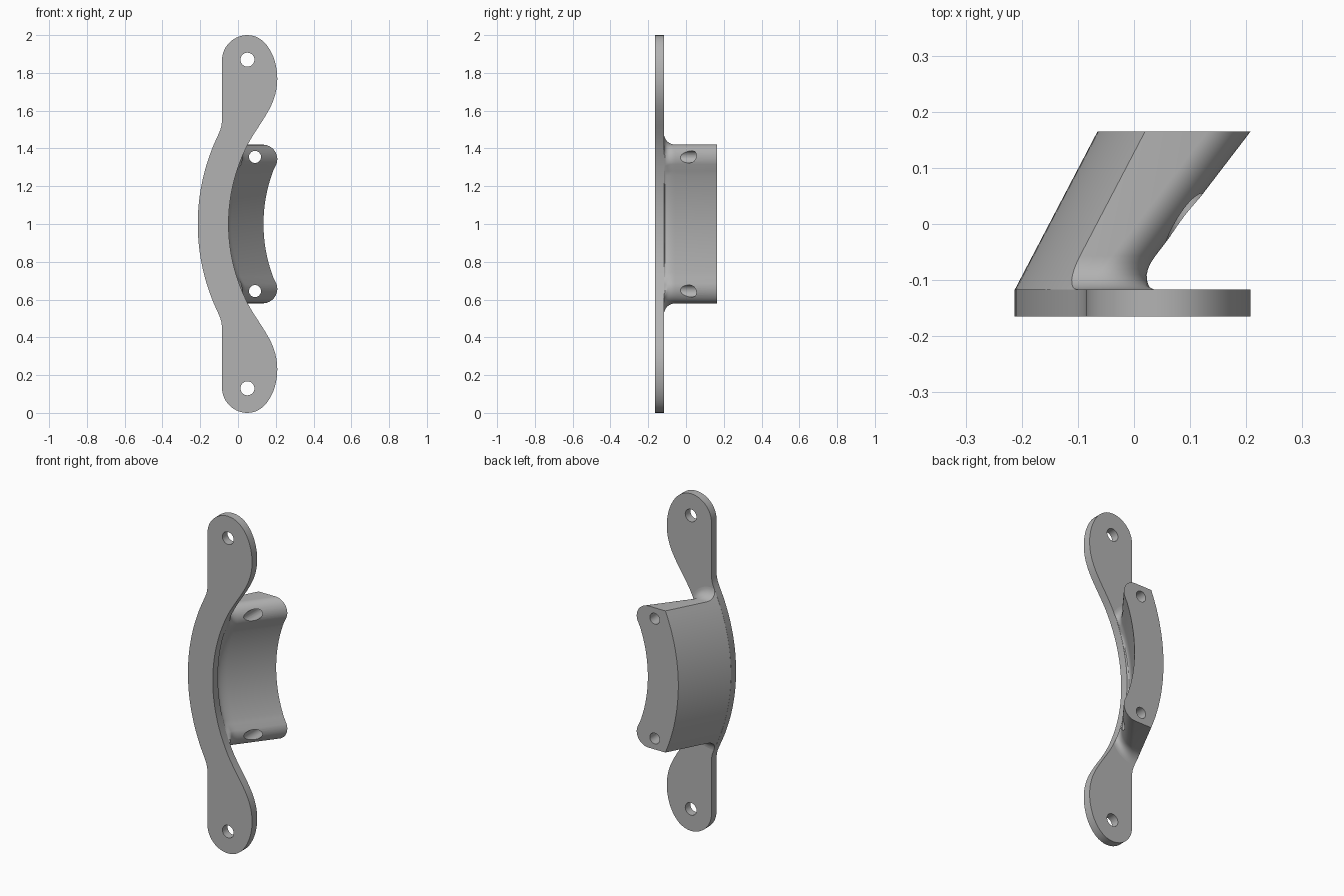
import bpy, bmesh, math
from mathutils import Vector

cube = bpy.data.objects.get("Cube")
if cube:
    bpy.data.objects.remove(cube, do_unlink=True)

FRONT, SEAT, BACK = -0.165, -0.117, 0.165   # y of plate front, plate back, block end
FILLET = 0.06

grey = bpy.data.materials.new("satin grey")
grey.use_nodes = True
grey.diffuse_color = (0.45, 0.45, 0.45, 1)
grey.node_tree.nodes["Principled BSDF"].inputs["Base Color"].default_value = (0.45, 0.45, 0.45, 1)


def arc_x(x_mid, radius, z):
    """x of an upright arc bulging to -x, with its middle at z = 1."""
    return x_mid + radius - math.sqrt(radius ** 2 - (z - 1) ** 2)


def lerp(a, b, n):
    return [a + (b - a) * i / n for i in range(n + 1)]


def bezier(a, b, c, d, n=14):
    a, b, c, d = map(Vector, (a, b, c, d))
    return [tuple(a * (1 - t) ** 3 + 3 * b * t * (1 - t) ** 2 + 3 * c * t * t * (1 - t) + d * t ** 3)
            for t in lerp(0, 1, n)[1:]]


def mirrored(half):
    """Close an upper half, running from z = 1 round to z = 1, about z = 1."""
    return half + [(x, 2 - z) for x, z in reversed(half[1:-1])]


def loft(name, rings):
    """Skin a list of (y, outline) rings and cap both ends."""
    bm = bmesh.new()
    loops = [[bm.verts.new((x, y, z)) for x, z in pts] for y, pts in rings]
    for a, b in zip(loops, loops[1:]):
        for i in range(len(a)):
            j = (i + 1) % len(a)
            bm.faces.new((a[i], a[j], b[j], b[i]))
    bm.faces.new(loops[0])
    bm.faces.new(loops[-1])
    bmesh.ops.recalc_face_normals(bm, faces=bm.faces)
    mesh = bpy.data.meshes.new(name)
    bm.to_mesh(mesh)
    bm.free()
    obj = bpy.data.objects.new(name, mesh)
    bpy.context.collection.objects.link(obj)
    mesh.materials.append(grey)
    return obj


def drill(obj, x, z, radius):
    """Bore a hole along y, and its mirror image about z = 1."""
    for height in (z, 2 - z):
        bpy.ops.mesh.primitive_cylinder_add(vertices=32, radius=radius, depth=1,
                                            location=(x, 0, height), rotation=(math.pi / 2, 0, 0))
        cutter = bpy.context.object
        cutter.name = "hole_cutter"
        cutter.hide_render = True
        cutter.data.materials.append(grey)
        bpy.context.view_layer.objects.active = obj
        mod = obj.modifiers.new("hole", "BOOLEAN")
        mod.operation, mod.solver, mod.object = "DIFFERENCE", "EXACT", cutter
        bpy.ops.object.modifier_apply(modifier=mod.name)
        bpy.data.objects.remove(cutter, do_unlink=True)


def smooth(obj):
    bpy.ops.object.select_all(action="DESELECT")
    obj.select_set(True)
    bpy.context.view_layer.objects.active = obj
    bpy.ops.object.shade_smooth_by_angle(angle=math.radians(30))


# Mounting plate: bowed strip with an egg-shaped lug at each end
half = [(arc_x(-0.05, 0.92, z), z) for z in lerp(1, 1.4, 16)]
half += bezier(half[-1], (0.075, 1.47), (0.115, 1.52), (0.15, 1.58))
half += bezier(half[-1], (0.18, 1.63), (0.208, 1.69), (0.208, 1.77))
half += bezier(half[-1], (0.208, 1.88), (0.15, 2), (0.05, 2))
half += [(0.05 + 0.135 * math.cos(a), 1.865 + 0.135 * math.sin(a))
         for a in lerp(math.pi / 2, math.pi, 14)[1:]]
half += bezier((-0.085, 1.56), (-0.085, 1.53), (-0.087, 1.51), (arc_x(-0.213, 1.083, 1.47), 1.47), 6)
half += [(arc_x(-0.213, 1.083, z), z) for z in lerp(1.47, 1, 18)[1:]]
outline = mirrored(half)
plate = loft("mounting_plate", [(FRONT, outline), (SEAT, outline)])
drill(plate, 0.05, 1.87, 0.037)
smooth(plate)


# Slanted block: leans to +x, widens to the back, flares into the plate
def block_section(y):
    left = 0.523 * (y - BACK)
    right = 0.765 * (y - BACK)
    rise = y - SEAT
    flare = FILLET - math.sqrt(FILLET ** 2 - (FILLET - rise) ** 2) if rise < FILLET else 0
    pts = [(arc_x(0.135, 0.8, z) + right + flare / 2, z) for z in lerp(1, 1.28, 12)]
    r = 0.077 + flare
    pts += [(0.131 + right + r * math.cos(a), 1.343 + r * math.sin(a))
            for a in lerp(-0.35, math.pi / 2, 14)]
    if flare:
        pts = [(min(x, arc_x(-0.051, 0.92, z) + 0.7 * rise), z) for x, z in pts]
    pts += [(arc_x(-0.065, 1.083, z) + left, z) for z in lerp(1.42 + flare, 1, 18)]
    return mirrored(pts)


levels = [SEAT + FILLET * (1 - math.cos(a)) for a in lerp(0, math.pi / 2, 8)] + [BACK]
block = loft("slanted_block", [(y, block_section(y)) for y in levels])
drill(block, 0.09, 1.355, 0.032)
smooth(block)
